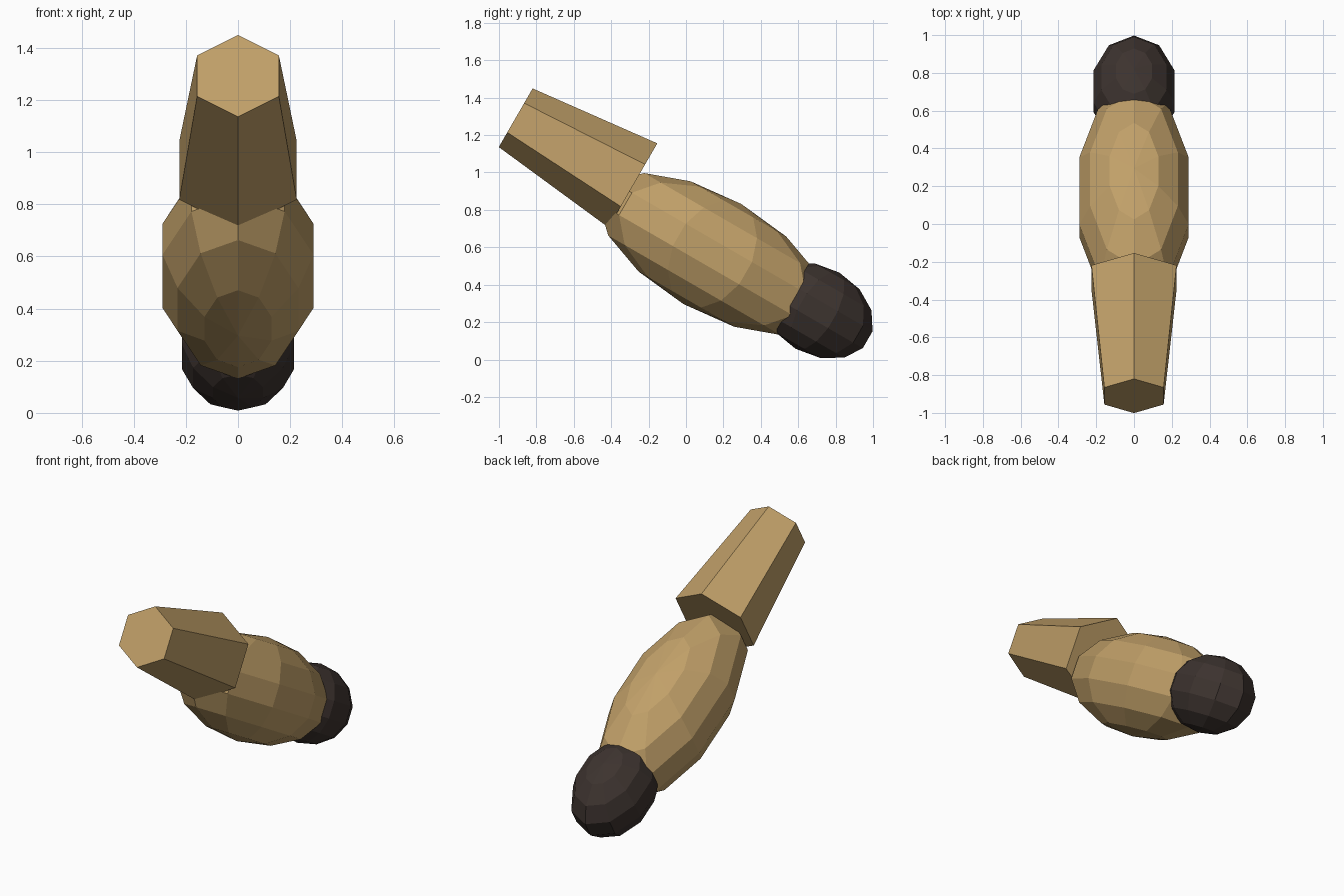
import bpy, bmesh
from math import sin, cos, pi, radians
from mathutils import Matrix

if "Cube" in bpy.data.objects:
    bpy.data.objects.remove(bpy.data.objects["Cube"])

TILT = radians(-30)  # all parts lean along one axis


def material(name, color):
    m = bpy.data.materials.new(name)
    m.diffuse_color = color
    m.use_nodes = True
    m.node_tree.nodes["Principled BSDF"].inputs["Base Color"].default_value = m.diffuse_color
    return m


def finish(bm, name, center, mat):
    bmesh.ops.recalc_face_normals(bm, faces=bm.faces)
    me = bpy.data.meshes.new(name)
    bm.to_mesh(me)
    bm.free()
    me.materials.append(mat)
    ob = bpy.data.objects.new(name, me)
    ob.location = center
    ob.rotation_euler.x = TILT
    bpy.context.collection.objects.link(ob)
    return ob


def ellipsoid(name, center, radii, mat, segments=10, rings=7):
    """Low-poly ball: half circle in the yz plane spun about z, then scaled."""
    bm = bmesh.new()
    arc = [bm.verts.new((0, sin(pi * i / rings), cos(pi * i / rings)))
           for i in range(rings + 1)]
    edges = [bm.edges.new(p) for p in zip(arc, arc[1:])]
    bmesh.ops.spin(bm, geom=arc + edges, cent=(0, 0, 0), axis=(0, 0, 1),
                   angle=2 * pi, steps=segments)
    bmesh.ops.remove_doubles(bm, verts=bm.verts, dist=1e-4)
    bmesh.ops.transform(bm, matrix=Matrix.Diagonal((*radii, 1)), verts=bm.verts)
    return finish(bm, name, center, mat)


def tapered_prism(name, center, length, r_front, r_back, mat, sides=6):
    """Prism along y with a corner pointing up."""
    bm = bmesh.new()
    front, back = [
        [bm.verts.new((r * sin(2 * pi * i / sides), y, r * cos(2 * pi * i / sides)))
         for i in range(sides)]
        for r, y in ((r_front, -length / 2), (r_back, length / 2))]
    bm.faces.new(front)
    bm.faces.new(back)
    for i in range(sides):
        j = (i + 1) % sides
        bm.faces.new((front[i], front[j], back[j], back[i]))
    return finish(bm, name, center, mat)


tan = material("tan", (0.53, 0.35, 0.14, 1))
dark = material("dark_brown", (0.046, 0.033, 0.028, 1))

# upper segment
tapered_prism("upper_segment", (0, -0.597, 1.1115), 0.724, 0.181, 0.26, tan)
# lower segment
ellipsoid("lower_segment", (0, 0.141, 0.564), (0.312, 0.68, 0.309), tan)
# dark rounded tip
ellipsoid("rounded_tip", (0, 0.703, 0.261), (0.232, 0.318, 0.235), dark)
